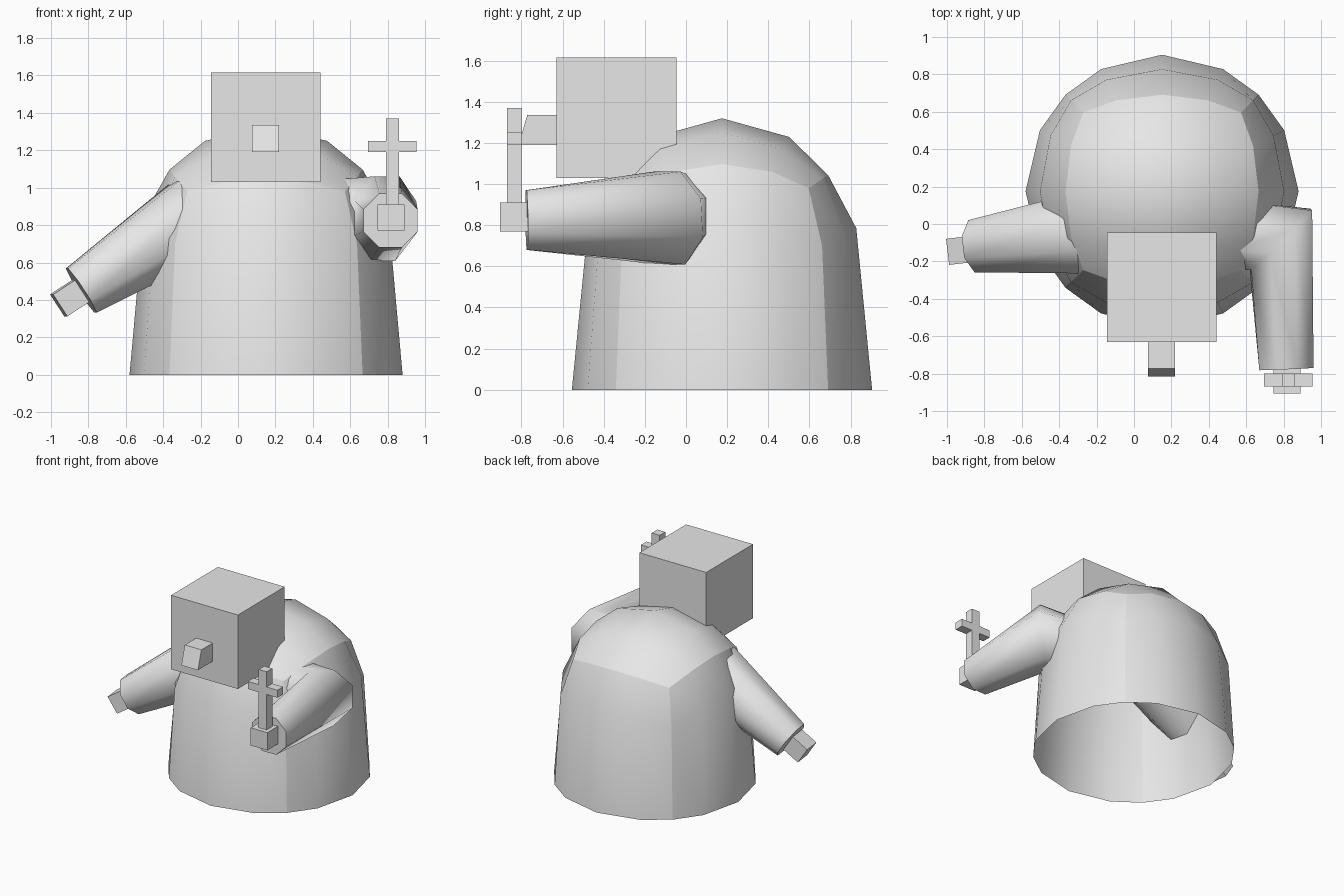
import bpy, bmesh, math
from mathutils import Vector

if "Cube" in bpy.data.objects:
    bpy.data.objects.remove(bpy.data.objects["Cube"])

# One plain grey for everything
grey = bpy.data.materials.new("light_grey")
grey.use_nodes = True
grey.diffuse_color = (0.8, 0.8, 0.8, 1)
grey.node_tree.nodes["Principled BSDF"].inputs["Base Color"].default_value = (0.8, 0.8, 0.8, 1)


def finish(name, bm, smooth=False):
    for f in bm.faces:
        f.smooth = smooth
    mesh = bpy.data.meshes.new(name)
    bm.to_mesh(mesh)
    bm.free()
    mesh.materials.append(grey)
    obj = bpy.data.objects.new(name, mesh)
    bpy.context.scene.collection.objects.link(obj)
    return obj


def box(name, lo, hi):
    lo, hi = Vector(lo), Vector(hi)
    bm = bmesh.new()
    bmesh.ops.create_cube(bm, size=1)
    for v in bm.verts:
        v.co = (lo + hi) / 2 + v.co * (hi - lo)
    return finish(name, bm)


def arm(name, path, radii, sides=8):
    """Tapered tube along a bent path, capped at both ends."""
    pts = [Vector(p) for p in path]
    bm = bmesh.new()
    rings = []
    for i, (p, r) in enumerate(zip(pts, radii)):
        a, b = pts[max(i - 1, 0)], pts[min(i + 1, len(pts) - 1)]
        into = (p - a).normalized() + (b - p).normalized()
        into.normalize()
        side = into.cross(Vector((0, 0, 1))).normalized()
        up = side.cross(into)
        angles = [math.tau * (k + 0.5) / sides for k in range(sides)]
        rings.append([bm.verts.new(p + r * (side * math.cos(t) + up * math.sin(t))) for t in angles])
    for r0, r1 in zip(rings, rings[1:]):
        for k in range(sides):
            j = (k + 1) % sides
            bm.faces.new((r0[k], r0[j], r1[j], r1[k]))
    caps = [bm.faces.new(rings[0]), bm.faces.new(rings[-1])]
    bmesh.ops.recalc_face_normals(bm, faces=bm.faces)
    for cap in caps:
        for e in cap.edges:
            e.smooth = False
    return finish(name, bm, smooth=True)


# Body: rounded cube dome, open underneath, stretched down into a robe
HEIGHTS = [(0, 0), (0.243, 0.70), (0.326, 0.82), (0.421, 0.98), (0.516, 1.07), (0.653, 1.24), (0.73, 1.32)]


def robe_height(z):
    for (a, ha), (b, hb) in zip(HEIGHTS, HEIGHTS[1:]):
        if z <= b:
            return ha + (hb - ha) * (z - a) / (b - a)
    return HEIGHTS[-1][1]


bm = bmesh.new()
bmesh.ops.create_cube(bm, size=2)
bmesh.ops.subdivide_edges(bm, edges=bm.edges[:], cuts=3, use_grid_fill=True)
bmesh.ops.delete(bm, geom=[v for v in bm.verts if v.co.z < -0.1], context='VERTS')
for e in bm.edges:
    mid = (e.verts[0].co + e.verts[1].co) / 2
    e.smooth = sum(abs(c) > 0.99 for c in mid) < 2
for v in bm.verts:
    p = v.co.normalized() * 0.73
    lift = 0.1 * (p.x ** 2 - p.y ** 2) * min(p.z / 0.4, 1)
    v.co = (p.x + 0.15, p.y + 0.175, robe_height(max(p.z, 0)) + lift)
for f in bm.faces:
    f.smooth = True
finish("body", bm, smooth=True)

# Head and nose with a slanted tip
box("head", (-0.145, -0.63, 1.03), (0.44, -0.045, 1.615))
nose = box("nose", (0.075, -0.815, 1.19), (0.22, -0.6, 1.335))
for v in nose.data.vertices:
    if v.co.y < -0.7 and v.co.z > 1.3:
        v.co.y = -0.772

# Left arm reaches forward, its hand holding a cross
arm("left_arm", [(0.815, -0.775, 0.825), (0.785, -0.08, 0.835), (0.52, -0.06, 0.86)],
    [0.157, 0.245, 0.2])
box("left_hand", (0.745, -0.905, 0.77), (0.89, -0.765, 0.91))
box("cross_post", (0.79, -0.87, 0.9), (0.86, -0.8, 1.37))
box("cross_bar", (0.695, -0.87, 1.19), (0.955, -0.8, 1.25))

# Right arm slopes down and outward
wrist, shoulder = Vector((-0.838, -0.115, 0.45)), Vector((-0.26, -0.045, 0.83))
arm("right_arm", [wrist, shoulder, (-0.08, 0.0, 0.86)], [0.152, 0.235, 0.17])
axis = (shoulder - wrist).normalized()
bm = bmesh.new()
bmesh.ops.create_cube(bm, size=0.14)
hand = finish("right_hand", bm)
hand.rotation_euler = axis.to_track_quat('Y', 'Z').to_euler()
hand.location = wrist - axis * 0.075 - Vector((0, 0.015, 0))
